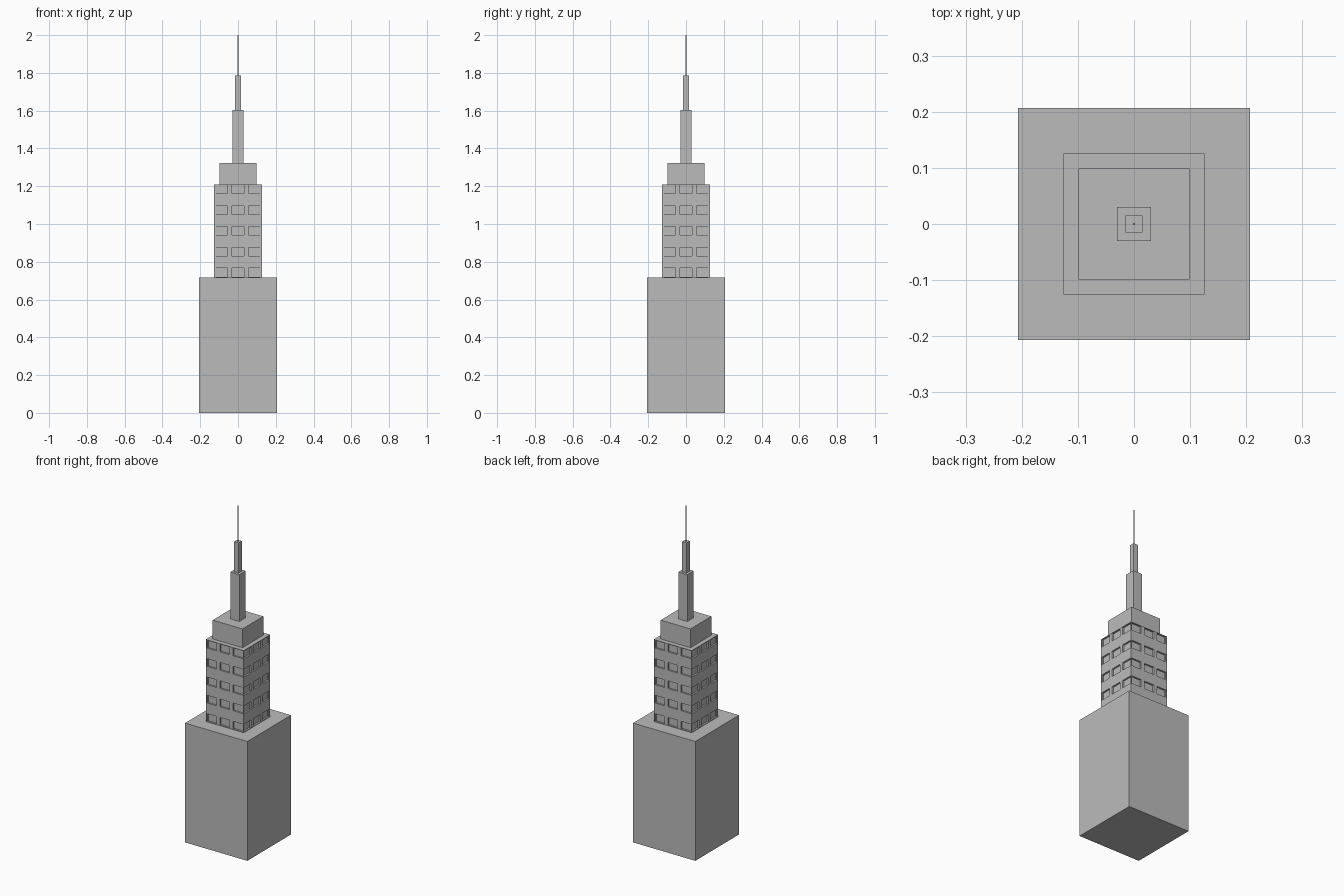
import bpy
import bmesh
from mathutils import Matrix, Vector
from math import pi

if "Cube" in bpy.data.objects:
    bpy.data.objects.remove(bpy.data.objects["Cube"], do_unlink=True)

# One stone colour for the whole tower
stone = bpy.data.materials.new("grey stone")
stone.use_nodes = True
GREY = (0.5, 0.5, 0.5, 1)
stone.diffuse_color = GREY
stone.node_tree.nodes["Principled BSDF"].inputs["Base Color"].default_value = GREY


def finish(name, bm):
    mesh = bpy.data.meshes.new(name)
    bm.to_mesh(mesh)
    bm.free()
    mesh.materials.append(stone)
    obj = bpy.data.objects.new(name, mesh)
    bpy.context.collection.objects.link(obj)
    return obj


def block(name, half, low, high):
    """Square block standing between two heights."""
    bm = bmesh.new()
    size = Matrix.Diagonal((2 * half, 2 * half, high - low, 1))
    bmesh.ops.create_cube(bm, size=1, matrix=Matrix.Translation((0, 0, (low + high) / 2)) @ size)
    return finish(name, bm)


# Plain tiers, from the ground to the tip
block("base", 0.207, 0, 0.717)
block("upper_tier", 0.099, 1.21, 1.323)
block("spire_lower", 0.03, 1.323, 1.604)
block("spire_upper", 0.015, 1.604, 1.785)
block("antenna", 0.002, 1.785, 2)

# Shaft: four gridded walls with recessed windows, plus top and bottom
HALF, LOW, HIGH = 0.126, 0.717, 1.21
COLUMNS, ROWS = 3, 5
WIDTH, HEIGHT, DEPTH = 0.066, 0.046, 0.01
PITCH_X, PITCH_Z = 0.089, 0.11


def cuts(start, end, count, pitch, size):
    """Grid lines along one axis: both ends and the sides of each window."""
    middle = (start + end) / 2
    lines = [start]
    for i in range(count):
        centre = middle + (i - (count - 1) / 2) * pitch
        lines += [centre - size / 2, centre + size / 2]
    return lines + [end]


xs = cuts(-HALF, HALF, COLUMNS, PITCH_X, WIDTH)
zs = cuts(LOW, HIGH, ROWS, PITCH_Z, HEIGHT)
bm = bmesh.new()
windows = []
for side in range(4):
    turn = Matrix.Rotation(side * pi / 2, 3, "Z")
    grid = [[bm.verts.new(turn @ Vector((x, -HALF, z))) for x in xs] for z in zs]
    for r in range(len(zs) - 1):
        for c in range(len(xs) - 1):
            face = bm.faces.new((grid[r][c], grid[r][c + 1], grid[r + 1][c + 1], grid[r + 1][c]))
            if r % 2 and c % 2:
                windows.append((face, turn @ Vector((0, DEPTH, 0))))

# Push each window pane inward
for face, inward in windows:
    pane = bmesh.ops.extrude_discrete_faces(bm, faces=[face])["faces"][0]
    bmesh.ops.translate(bm, verts=pane.verts, vec=inward)

# Close the shaft with its roof and floor
bmesh.ops.remove_doubles(bm, verts=bm.verts, dist=0.0001)
bmesh.ops.holes_fill(bm, edges=[e for e in bm.edges if e.is_boundary], sides=0)
bmesh.ops.recalc_face_normals(bm, faces=bm.faces)
finish("windowed_shaft", bm)
